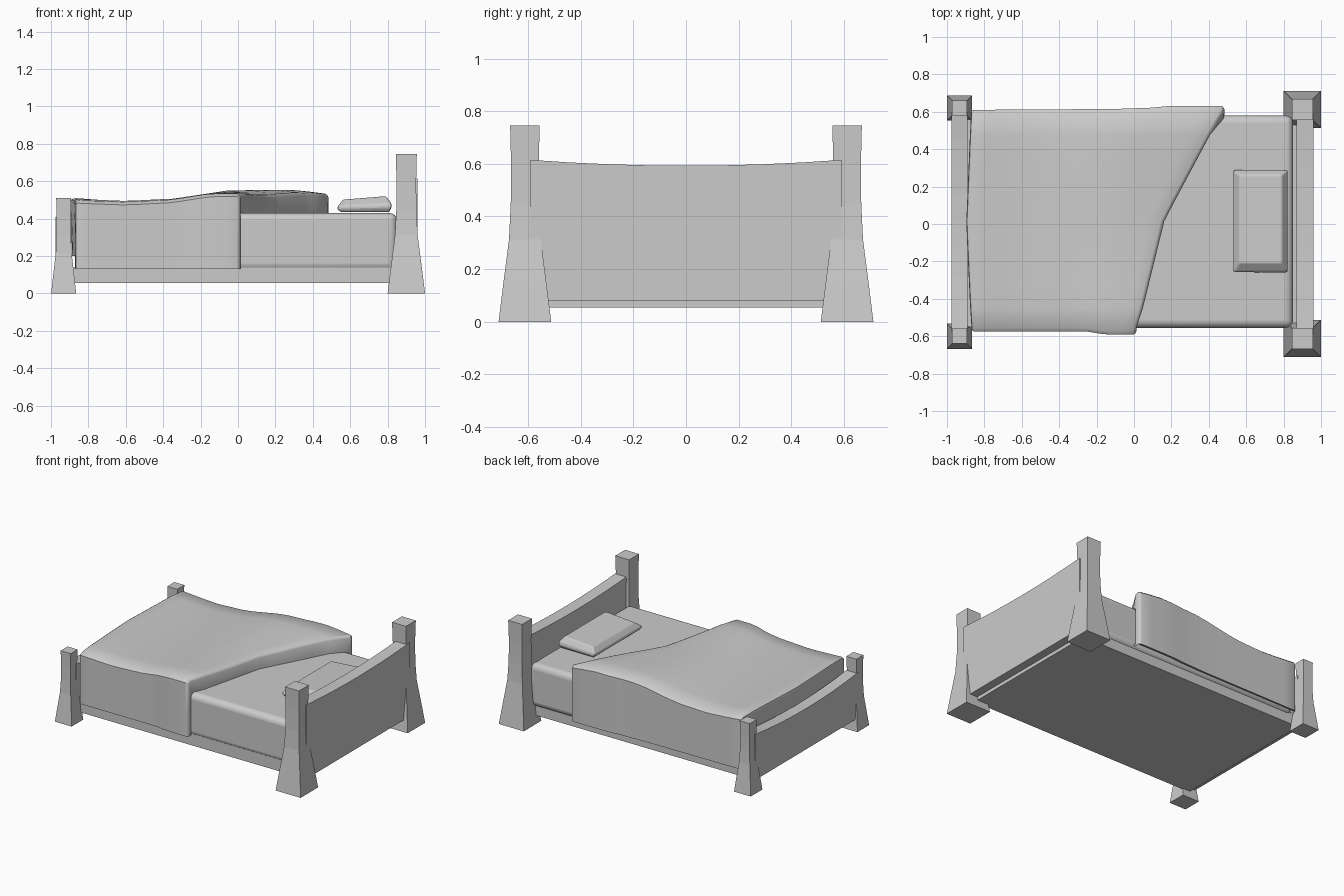
import bpy, bmesh, math

if "Cube" in bpy.data.objects:
    bpy.data.objects.remove(bpy.data.objects["Cube"])


def make(name, verts, faces, bevel=0, segments=2, smooth=False):
    bm = bmesh.new()
    vs = [bm.verts.new(v) for v in verts]
    for f in faces:
        bm.faces.new([vs[i] for i in f])
    bmesh.ops.recalc_face_normals(bm, faces=bm.faces)
    me = bpy.data.meshes.new(name)
    bm.to_mesh(me)
    bm.free()
    ob = bpy.data.objects.new(name, me)
    bpy.context.collection.objects.link(ob)
    if bevel:
        m = ob.modifiers.new("bevel", "BEVEL")
        m.width, m.segments = bevel, segments
    if smooth:
        bpy.ops.object.select_all(action="DESELECT")
        ob.select_set(True)
        bpy.context.view_layer.objects.active = ob
        bpy.ops.object.shade_smooth_by_angle(angle=math.radians(40))
    return ob


def loft(rings):
    """Skin equal-length closed rings and cap both ends."""
    n = len(rings[0])
    faces = [(r * n + i, r * n + (i + 1) % n, (r + 1) * n + (i + 1) % n, (r + 1) * n + i)
             for r in range(len(rings) - 1) for i in range(n)]
    faces += [tuple(range(n)), tuple(range((len(rings) - 1) * n, len(rings) * n))]
    return [v for ring in rings for v in ring], faces


def rect(x0, x1, y0, y1, z, slope=0):
    return [(x0, y0, z), (x1, y0, z + slope), (x1, y1, z + slope), (x0, y1, z)]


def lerp(x, pts):
    for (a, p), (b, q) in zip(pts, pts[1:]):
        if x <= b:
            return p + (q - p) * max(0, (x - a) / (b - a))
    return pts[-1][1]


# Flared posts
def post(name, cx, cy, height, foot, top):
    shape = [(0, 0), (.2, .42), (.42, .9), (.6, 1.05), (.8, 1.08), (1, 1)]
    rings = []
    for t, k in shape:
        h = foot + (top - foot) * k
        rings.append(rect(cx - h, cx + h, cy - h, cy + h, height * t))
    make(name, *loft(rings))


for side, s in (("front", -1), ("back", 1)):
    post("head_post_" + side, .90, .612 * s, .745, .1, .056)
    post("foot_post_" + side, -.932, .61 * s + .01, .51, .067, .04)


# Boards with a sagging top edge
def board(name, x0, x1, half, z0, z1, dip, yc=0):
    rings = []
    for i in range(9):
        t = i / 4 - 1
        z, y = z1 - dip * (1 - t * t), yc + half * t
        rings.append([(x0, y, z0), (x1, y, z0), (x1, y, z), (x0, y, z)])
    make(name, *loft(rings))


board("headboard", .87, .96, .59, .08, .615, .022)
board("footboard", -.975, -.89, .59, .08, .41, .035, .01)

# Base and mattress
make("bed_base", *loft([rect(-.93, .9, -.55, .56, z) for z in (.055, .14)]))
make("mattress", *loft([rect(-.87, .85, -.555, .58, .12),
                        rect(-.87, .85, -.555, .58, .43)]), .04, 4, True)

# Pillow
make("pillow", *loft([rect(.55, .81, -.245, .275, .435),
                      rect(.53, .82, -.26, .29, .452, .008),
                      rect(.535, .82, -.255, .285, .468, .015),
                      rect(.562, .79, -.208, .262, .502, .018)]), .008, 2)

# Blanket: draped cross-sections running from the foot to a diagonal edge
front_top = [(-.87, .505), (-.6, .495), (-.35, .508), (-.15, .54), (0, .54)]
back_top = [(-.87, .51), (-.6, .49), (-.35, .5), (-.05, .555), (.3, .56), (.47, .54)]
front_y = [(-.87, -.575), (-.25, -.575), (-.15, -.592), (0, -.592)]
back_y = [(-.87, .61), (-.1, .615), (.1, .622), (.2, .632), (.5, .632)]
edge_x = [(-.59, .005), (.02, .155), (.62, .475)]
foot_x = [(-.57, -.87), (0, -.897), (.6, -.872)]


def drape(u, inset, shift, floor=None):
    """One open section; inset pulls it inward, shift slides it along x."""
    row = []
    cols = [(0, "in", .15), (0, "out", .13), (0, "out", .3), (0, "out", -.022), (0, "lip", -.006)]
    mid = [(i / 10, "top", 0) for i in range(1, 10)]
    for t, kind, zz in cols + mid + [(1, k, z) for t, k, z in reversed(cols)]:
        tt = .025 + .95 * t
        y = -.59 + 1.21 * tt
        if kind != "top":
            y = -.59 if t == 0 else .62
        x = lerp(y, foot_x) * (1 - u) + lerp(y, edge_x) * u
        fy, by = lerp(x, front_y), lerp(x, back_y)
        zf, zb = lerp(x, front_top), lerp(x, back_top)
        z = zf + (zb - zf) * t - .02 * max(0, u - .5) * 2 * math.sin(math.pi * t)
        pull = min(inset, .045)
        if kind == "top":
            z -= inset
        else:
            pull += {"in": .04, "out": 0, "lip": .02}[kind]
            y = fy + pull if t == 0 else by - pull
            z = zz if zz > 0 else z + zz - inset
        if floor is not None:
            z = min(z, floor)
        row.append((x + shift, y, z))
    return row


rows = [drape(0, .045, .01, .2), drape(0, .02, 0), drape(0, .006, .004), drape(0, 0, .015)]
rows += [drape(i / 14, 0, 0) for i in range(1, 14)]
rows += [drape(1, 0, -.012), drape(1, .005, 0), drape(1, .018, .008), drape(1, .11, .006)]
n = len(rows[0])
quads = [(r * n + i, r * n + i + 1, (r + 1) * n + i + 1, (r + 1) * n + i)
         for r in range(len(rows) - 1) for i in range(n - 1)]
make("blanket", [v for row in rows for v in row], quads, smooth=True)
